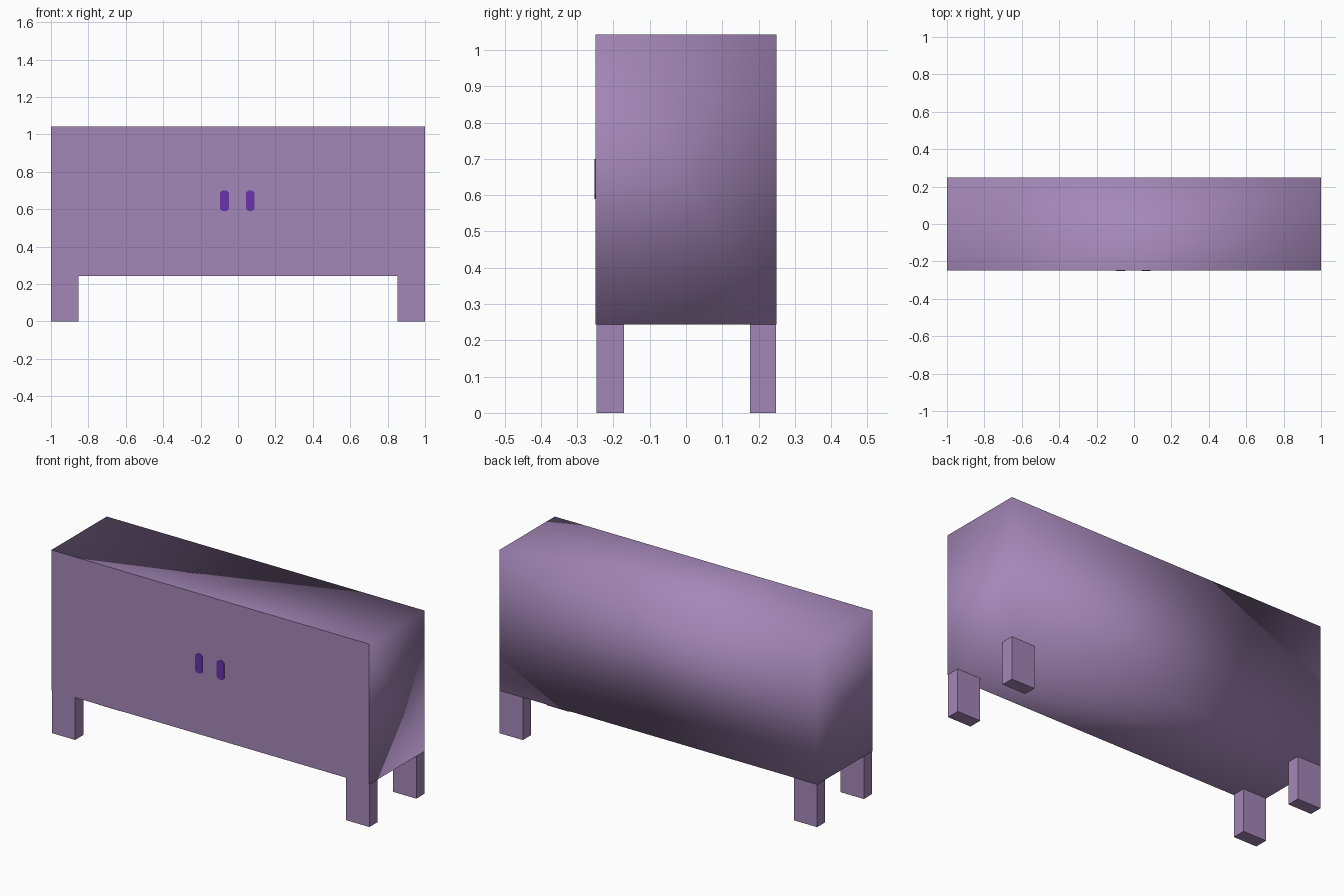
import bpy, bmesh, math
from mathutils import Matrix, Vector

if "Cube" in bpy.data.objects:
    bpy.data.objects.remove(bpy.data.objects["Cube"])


def material(name, color):
    m = bpy.data.materials.new(name)
    m.diffuse_color = (*color, 1)
    m.use_nodes = True
    m.node_tree.nodes["Principled BSDF"].inputs["Base Color"].default_value = m.diffuse_color
    return m


LILAC = material("lilac paint", (0.37, 0.243, 0.474))
VIOLET = material("violet handle", (0.138, 0.034, 0.402))


def box(name, lo, hi, mat):
    """Box between two corners."""
    lo, hi = Vector(lo), Vector(hi)
    bm = bmesh.new()
    bmesh.ops.create_cube(bm, size=1, matrix=Matrix.Translation((lo + hi) / 2)
                          @ Matrix.Diagonal((*(hi - lo), 1)))
    return finish(name, bm, mat)


def finish(name, bm, mat):
    mesh = bpy.data.meshes.new(name)
    bm.to_mesh(mesh)
    bm.free()
    mesh.materials.append(mat)
    obj = bpy.data.objects.new(name, mesh)
    bpy.context.collection.objects.link(obj)
    return obj


# Cabinet body: soft-shaded box with a crisp flat front
body = box("cabinet_body", (-1, -0.249, 0.243), (1, 0.249, 1.042), LILAC)
bm = bmesh.new()
bm.from_mesh(body.data)
for f in bm.faces:
    f.smooth = True
front = [f for f in bm.faces if f.normal.y < -0.5][0]
for e in front.edges:
    e.smooth = False
bm.to_mesh(body.data)
bm.free()

# Four square legs
for sx, side in ((-1, "left"), (1, "right")):
    x0, x1 = sorted((sx * 0.999, sx * 0.853))
    box(f"front_leg_{side}", (x0, -0.246, 0), (x1, -0.171, 0.244), LILAC)
    box(f"back_leg_{side}", (x0, 0.176, 0), (x1, 0.248, 0.244), LILAC)

# Two thin upright handles with clipped corners
for cx, side in ((-0.072, "left"), (0.065, "right")):
    w, h, c = 0.023, 0.055, 0.012
    outline = [(-w, -h + c), (-w + c, -h), (w - c, -h), (w, -h + c),
               (w, h - c), (w - c, h), (-w + c, h), (-w, h - c)]
    bm = bmesh.new()
    face = bm.faces.new([bm.verts.new((cx + x, -0.2515, 0.645 + z)) for x, z in outline])
    ext = bmesh.ops.extrude_face_region(bm, geom=[face], use_keep_orig=True)
    bmesh.ops.translate(bm, vec=(0, 0.0045, 0),
                        verts=[v for v in ext["geom"] if isinstance(v, bmesh.types.BMVert)])
    bmesh.ops.recalc_face_normals(bm, faces=bm.faces)
    finish(f"handle_{side}", bm, VIOLET)
